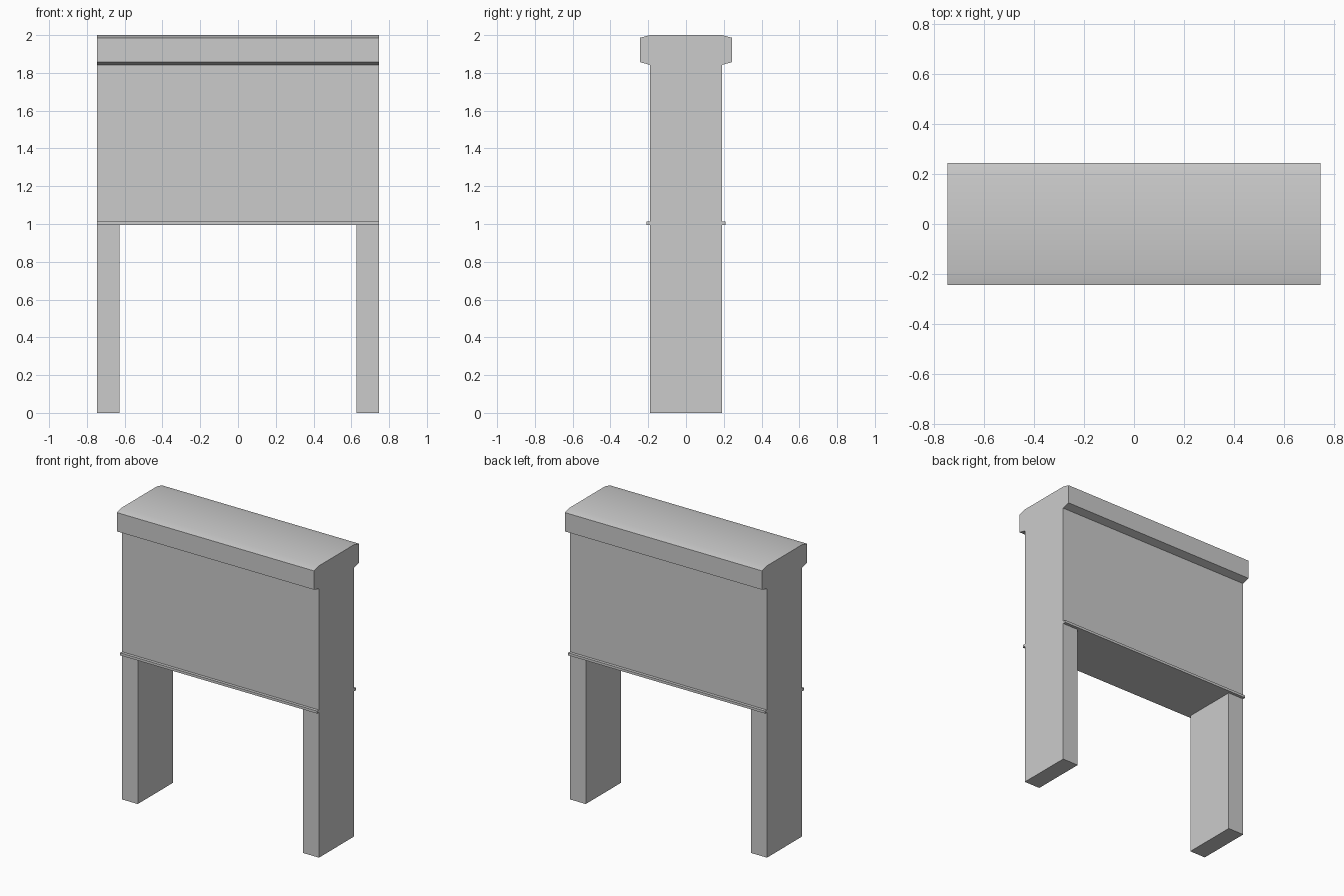
import bpy, bmesh

if "Cube" in bpy.data.objects:
    bpy.data.objects.remove(bpy.data.objects["Cube"])

HALF_X = 0.747   # half width of the whole model
HALF_Y = 0.19    # half depth of wall and legs
CAP_Y = 0.244    # half depth of the overhanging cap
INNER_X = 0.627  # inner face of each leg
OPEN_Z = 0.995   # top of the opening


def extrude_x(name, profile, half_x):
    """Extrude a closed (y, z) profile along x, centred on x = 0."""
    bm = bmesh.new()
    face = bm.faces.new([bm.verts.new((-half_x, y, z)) for y, z in profile])
    out = bmesh.ops.extrude_face_region(bm, geom=[face])
    verts = [v for v in out["geom"] if isinstance(v, bmesh.types.BMVert)]
    bmesh.ops.translate(bm, verts=verts, vec=(2 * half_x, 0, 0))
    bmesh.ops.recalc_face_normals(bm, faces=bm.faces)
    mesh = bpy.data.meshes.new(name)
    bm.to_mesh(mesh)
    bm.free()
    obj = bpy.data.objects.new(name, mesh)
    bpy.context.collection.objects.link(obj)
    return obj


def rect(y0, y1, z0, z1):
    return [(y0, z0), (y1, z0), (y1, z1), (y0, z1)]


# Wall, legs and chamfered cap share one mirrored side profile
side = [(HALF_Y, 0), (HALF_Y, 1.842), (CAP_Y, 1.857), (CAP_Y, 1.986), (HALF_Y, 2.0)]
frame = extrude_x("wall_with_legs_and_cap", side + [(-y, z) for y, z in reversed(side)], HALF_X)

# Opening between the legs
cutter = extrude_x("opening_cutter", rect(-0.5, 0.5, -0.5, OPEN_Z), INNER_X)
cutter.hide_render = True
cut = frame.modifiers.new("opening", "BOOLEAN")
cut.operation = "DIFFERENCE"
cut.solver = "EXACT"
cut.object = cutter
bpy.context.view_layer.objects.active = frame
frame.select_set(True)
bpy.ops.object.modifier_apply(modifier="opening")
bpy.data.objects.remove(cutter)

# Shallow cap chamfers blend softly, all other edges stay sharp
bpy.ops.object.shade_smooth_by_angle(angle=0.5236)

# Thin trim strips along the lower edge of the wall, front and back
for name, s in (("front_trim", -1), ("back_trim", 1)):
    extrude_x(name, rect(s * HALF_Y, s * 0.21, OPEN_Z, 1.012), HALF_X)
